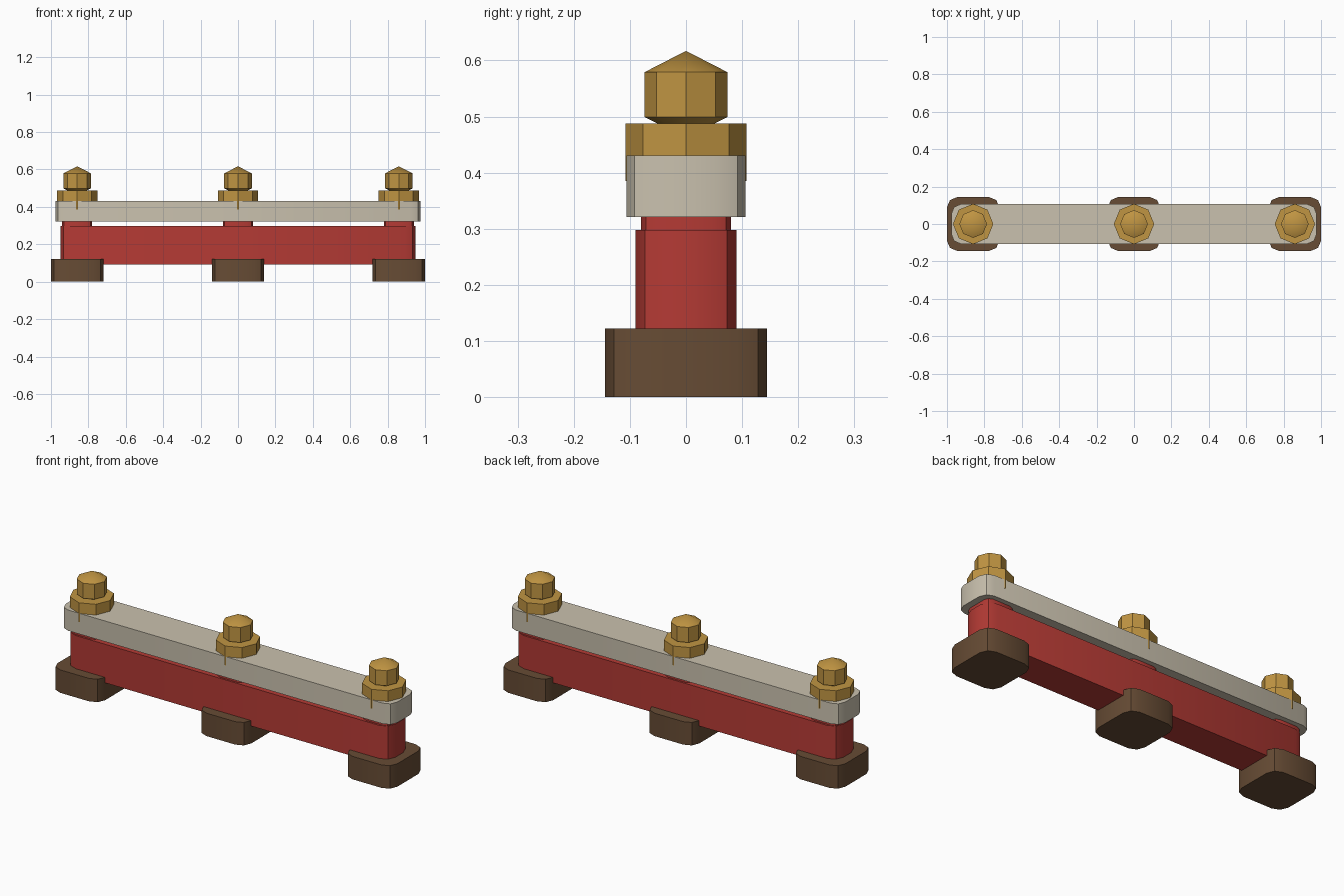
import bpy, bmesh, math

if "Cube" in bpy.data.objects:
    bpy.data.objects.remove(bpy.data.objects["Cube"])


def material(name, color):
    m = bpy.data.materials.new(name)
    m.diffuse_color = (*color, 1)
    m.use_nodes = True
    m.node_tree.nodes["Principled BSDF"].inputs["Base Color"].default_value = m.diffuse_color
    return m


BROWN = material("dark brown", (0.135, 0.072, 0.035))
RED = material("red", (0.46, 0.043, 0.035))
BEIGE = material("warm grey", (0.59, 0.535, 0.425))
GOLD = material("brass", (0.53, 0.30, 0.055))


def finish(name, bm, mat):
    bmesh.ops.recalc_face_normals(bm, faces=bm.faces)
    me = bpy.data.meshes.new(name)
    bm.to_mesh(me)
    bm.free()
    me.materials.append(mat)
    ob = bpy.data.objects.new(name, me)
    bpy.context.collection.objects.link(ob)
    bpy.ops.object.select_all(action='DESELECT')
    ob.select_set(True)
    bpy.context.view_layer.objects.active = ob
    bpy.ops.object.shade_smooth_by_angle(angle=math.radians(30))
    return ob


def rounded_block(name, x, hx, hy, z0, z1, r, mat):
    """Box whose four upright edges are rounded in two steps."""
    bm = bmesh.new()
    bmesh.ops.create_cube(bm, size=1)
    for v in bm.verts:
        v.co = (x + v.co.x * 2 * hx, v.co.y * 2 * hy, z1 if v.co.z > 0 else z0)
    upright = [e for e in bm.edges if abs(e.verts[0].co.z - e.verts[1].co.z) > 1e-4]
    bmesh.ops.bevel(bm, geom=upright, offset=r, segments=2, profile=0.5, affect='EDGES')
    return finish(name, bm, mat)


def octagon_stack(name, x, profile, mat):
    """Eight-sided solid from (radius, height) steps; radius 0 is a point."""
    bm = bmesh.new()
    rings = []
    for r, z in profile:
        if r == 0:
            rings.append([bm.verts.new((x, 0, z))] * 8)
        else:
            rings.append([bm.verts.new((x + r * math.cos(i * math.pi / 4),
                                        r * math.sin(i * math.pi / 4), z)) for i in range(8)])
    for a, b in zip(rings, rings[1:]):
        for i in range(8):
            j = (i + 1) % 8
            bm.faces.new(list(dict.fromkeys((a[i], a[j], b[j], b[i]))))
    for ring in (rings[0], rings[-1]):
        if ring[0] is not ring[1]:
            bm.faces.new(ring)
    return finish(name, bm, mat)


# long bars
rounded_block("lower_bar", 0, 0.95, 0.09, 0.093, 0.298, 0.057, RED)
rounded_block("upper_plate", 0, 0.976, 0.106, 0.321, 0.431, 0.05, BEIGE)

# three bolt stations: foot, spacer, nut and pointed bolt end
for side, x in (("left", -0.86), ("middle", 0), ("right", 0.86)):
    rounded_block(side + "_foot", x, 0.14, 0.144, 0, 0.122, 0.055, BROWN)
    rounded_block(side + "_spacer", x, 0.08, 0.08, 0.28, 0.335, 0.03, RED)
    octagon_stack(side + "_nut", x, [(0.108, 0.385), (0.108, 0.488)], GOLD)
    octagon_stack(side + "_bolt_end", x, [(0.05, 0.47), (0.05, 0.487), (0.074, 0.499),
                                          (0.074, 0.579), (0, 0.617)], GOLD)
